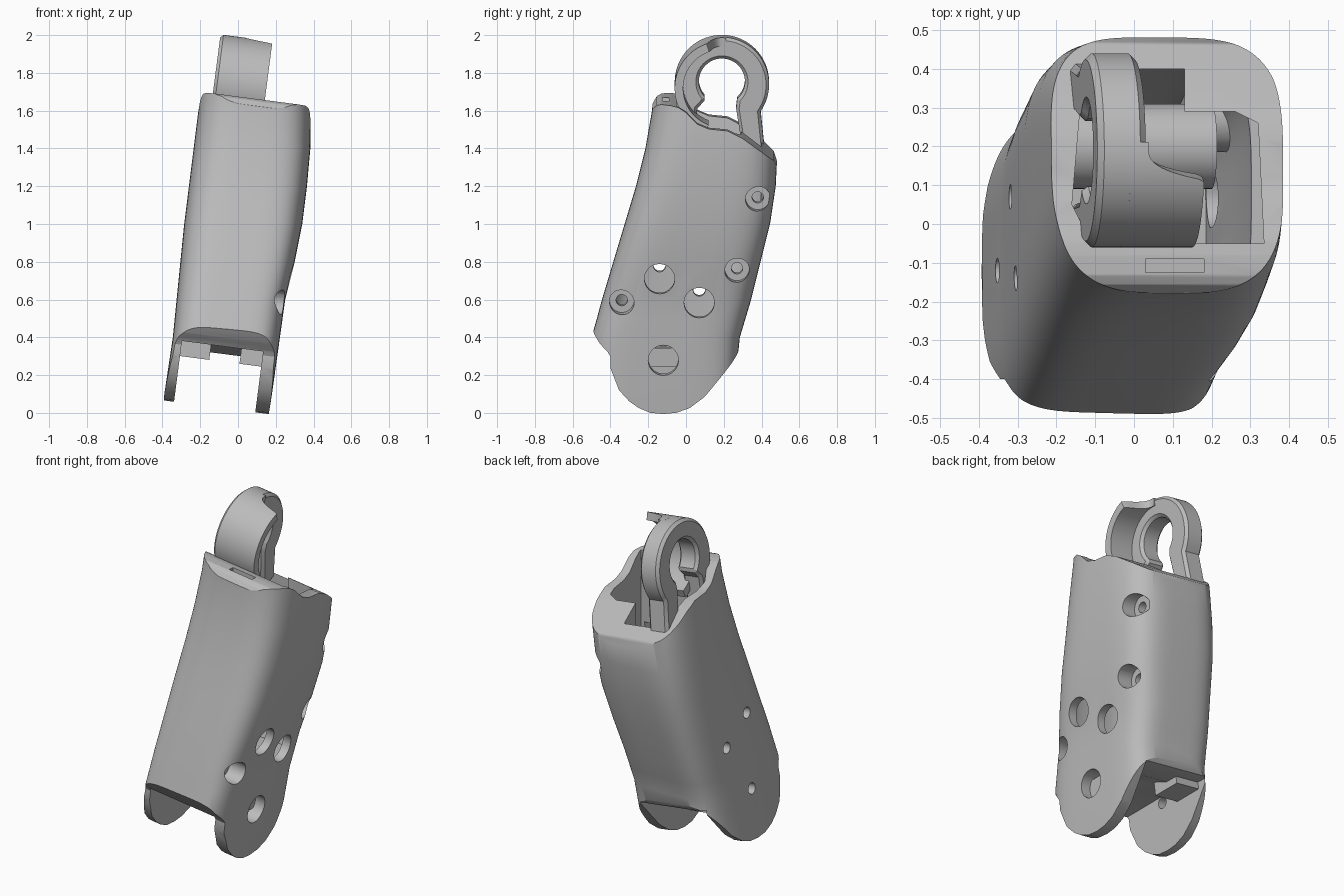
import bpy, bmesh, math

if "Cube" in bpy.data.objects:
    bpy.data.objects.remove(bpy.data.objects["Cube"])

TILT = 0.13          # slope of the cross axis, seen from the front
grey = bpy.data.materials.new("plain_grey")
grey.use_nodes = True
GREY = (0.5, 0.5, 0.5, 1)
grey.diffuse_color = GREY
grey.node_tree.nodes["Principled BSDF"].inputs["Base Color"].default_value = GREY


def skin(name, rings):
    """Closed solid running through rings of equal point count."""
    bm = bmesh.new()
    loops = [[bm.verts.new(p) for p in ring] for ring in rings]
    n = len(loops[0])
    for a, b in zip(loops, loops[1:]):
        for i in range(n):
            j = (i + 1) % n
            bm.faces.new((a[i], a[j], b[j], b[i]))
    bm.faces.new(loops[0][::-1])
    bm.faces.new(loops[-1])
    bmesh.ops.recalc_face_normals(bm, faces=bm.faces)
    mesh = bpy.data.meshes.new(name)
    bm.to_mesh(mesh)
    bm.free()
    obj = bpy.data.objects.new(name, mesh)
    bpy.context.collection.objects.link(obj)
    mesh.materials.append(grey)
    return obj


def across(name, outline, x0, x1, pivot):
    """Side outline of (y, z) swept along the tilted cross axis."""
    return skin(name, [[(x + (z - pivot) * TILT, y, z - x * TILT) for y, z in outline]
                       for x in (x0, x1)])


def arc(cy, cz, r, a0, a1, n=32):
    angles = [math.radians(a0 + (a1 - a0) * i / n) for i in range(n + 1)]
    return [(cy + r * math.cos(a), cz + r * math.sin(a)) for a in angles]


def rod(name, y, z, r, x0, x1):
    return across(name, arc(y, z, r, 0, 350, 35), x0, x1, z)


def block(y0, y1, z0, z1):
    return [(y0, z0), (y1, z0), (y1, z1), (y0, z1)]


def apply(obj, mod):
    with bpy.context.temp_override(object=obj, active_object=obj, selected_objects=[obj]):
        bpy.ops.object.modifier_apply(modifier=mod.name)


def combine(obj, other, operation):
    mod = obj.modifiers.new("combine", 'BOOLEAN')
    mod.operation, mod.solver, mod.object = operation, 'EXACT', other
    bpy.context.view_layer.update()
    apply(obj, mod)
    bpy.data.objects.remove(other)


def section(z, x0, x1, y0, y1, inset=0.0):
    """Soft-cornered rectangle at height z, rounder towards the top."""
    power = 2 / (5 - z)
    points = []
    for c, s in arc(0, 0, 1, 0, 357, 119):
        u = math.copysign(abs(c) ** power, c)
        v = math.copysign(abs(s) ** power, s)
        points.append(((x0 + x1) / 2 + u * ((x1 - x0) / 2 - inset),
                       (y0 + y1) / 2 + v * ((y1 - y0) / 2 - inset), z))
    return points


# height, left, right, front and back of the leaning body
SECTIONS = [(-.15, -.41, .14, -.53, .24), (.1, -.39, .18, -.53, .255), (.4, -.345, .222, -.5, .285),
            (.5, -.335, .236, -.472, .315), (.6, -.325, .25, -.445, .345), (.8, -.305, .30, -.385, .395),
            (1, -.285, .34, -.325, .445), (1.2, -.26, .365, -.265, .475), (1.4, -.235, .383, -.215, .485),
            (1.6, -.21, .386, -.18, .48), (1.8, -.19, .386, -.165, .47)]
body = skin("shell_body", [section(*s) for s in SECTIONS])

# side silhouette: rounded lower lugs and scooped top rim
outline = [(-.6, .5), (-.49, .445), (-.455, .395), (-.415, .355), (-.4, .33), (-.4, .27), (-.355, .155),
           (-.3, .095), (-.25, .06), (-.19, .035), (-.12, .028), (-.05, .035), (.02, .06), (.1, .12),
           (.18, .215), (.25, .3), (.32, .4), (.6, .7), (.6, 1.2), (.49, 1.3), (.465, 1.36), (.4, 1.415),
           (.3, 1.49), (.22, 1.53), (.12, 1.54), (.06, 1.565), (0, 1.625), (-.04, 1.65), (-.08, 1.658),
           (-.13, 1.66), (-.155, 1.65), (-.175, 1.625), (-.3, 1.57)]
combine(body, across("silhouette", outline, -.8, .8, .8), 'INTERSECT')

# hollow inside, leaving bosses behind the screw pockets
POCKETS = [(-.34, .615, .14), (.27, .79, .19), (.38, 1.175, .26)]
cavity = skin("cavity", [section(*s, inset=.05) for s in SECTIONS[3:8]])
for y, z, x in POCKETS:
    combine(cavity, rod("boss", y, z, .085, x - .06, .6), 'DIFFERENCE')
combine(body, cavity, 'DIFFERENCE')

# open space between the lower lugs
gap = [(-.7, -.4), (.7, -.4), (.7, .3), (.1, .3), (0, .34), (-.7, .34)]
combine(body, across("fork_gap", gap, -.315, .115, .2), 'DIFFERENCE')

# top opening and front slot
opening = [(-.13, .40), (.13, .40), (.13, .29), (.26, .29), (.32, .26), (.335, -.05), (-.11, -.05), (-.16, .05)]
combine(body, skin("opening", [[(x, y, z) for x, y in opening] for z in (1.1, 2)]), 'DIFFERENCE')
slot = [(.03, -.125), (.18, -.125), (.18, -.09), (.03, -.09)]
combine(body, skin("slot", [[(x, y, z) for x, y in slot] for z in (1.1, 2)]), 'DIFFERENCE')

# screw pockets
for y, z, x in POCKETS:
    combine(body, rod("pocket", y, z, .065, x, .7), 'DIFFERENCE')
    combine(body, rod("screw_hole", y, z, .03, x - .1, x + .1), 'DIFFERENCE')

# pivot holes: wide on one side, narrow on the other
for y, z in [(-.14, .745), (.07, .615), (-.12, .305)]:
    combine(body, rod("wide_hole", y, z, .08, .05, .6), 'DIFFERENCE')
    combine(body, rod("narrow_hole", y, z, .032, -.7, -.2), 'DIFFERENCE')

# stop blocks under the floor and the drum inside
stops = [across("left_stop", block(0, .18, .26, .36), -.32, -.16, .2),
         across("right_stop", block(-.2, 0, .26, .36), 0, .13, .2)]
drum = rod("inner_drum", .2, 1.2, .11, -.225, .2)

# open ring with two legs reaching into the body
CY, CZ = .19, 1.737
ring_outline = (arc(CY, CZ, .25, 205, -35, 48) + [(.415, 1.4), (.305, 1.36), (.265, 1.61)]
                + arc(CY, CZ + .015, .122, -48, 228, 36) + [(.06, 1.61), (.05, 1.4), (-.03, 1.4)])
ring = across("clip_ring", ring_outline, -.125, 0, CZ)
bevel = ring.modifiers.new("bevel", 'BEVEL')
bevel.width, bevel.segments, bevel.limit_method = .025, 1, 'ANGLE'
bevel.angle_limit = math.radians(50)
apply(ring, bevel)

# curved guard on the front of the ring, with a swept upper tip
guard_rings = []
for i in range(97):
    angle = 85 + i * 165 / 96
    a = math.radians(angle)
    s = min(1, max(0, (angle - 88) / 20))
    width = .005 + .145 * s ** 3
    cross = []
    for r, x in ((.205, -.04), (.25, -.04), (.25, width), (.205, width)):
        y, z = CY + r * math.cos(a), CZ + r * math.sin(a)
        cross.append((x + (z - CZ) * TILT, y, z - x * TILT))
    guard_rings.append(cross)
guard = skin("ring_guard", guard_rings)

# smooth shading with sharp edges kept
for obj in [body, ring, guard, drum] + stops:
    bpy.ops.object.select_all(action='DESELECT')
    obj.select_set(True)
    bpy.context.view_layer.objects.active = obj
    bpy.ops.object.shade_smooth_by_angle(angle=math.radians(30))
